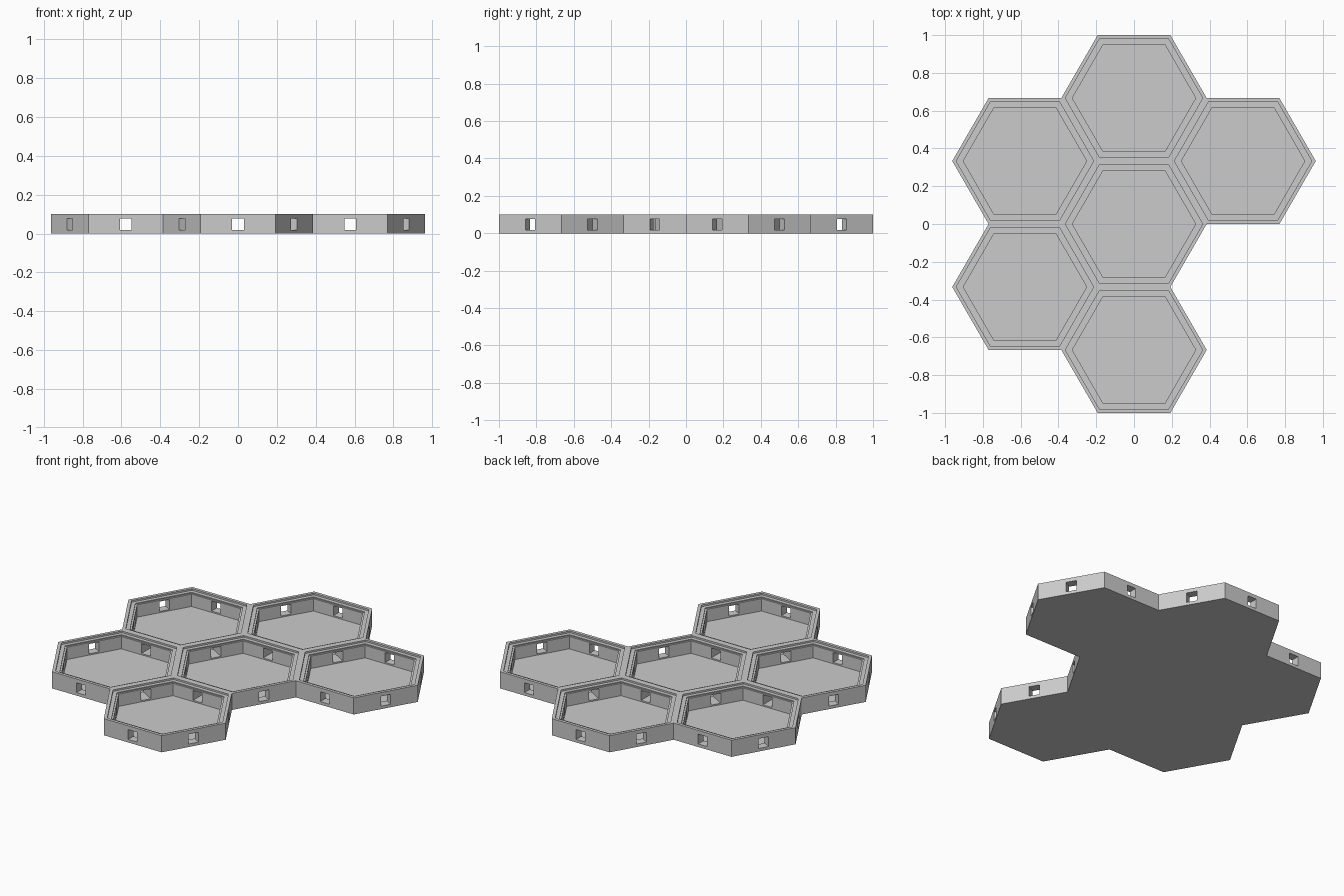
import bpy, bmesh
from math import sin, cos, radians, sqrt
from mathutils import Vector

if "Cube" in bpy.data.objects:
    bpy.data.objects.remove(bpy.data.objects["Cube"])

APOTHEM = 1 / 3              # centre of a cell to its flat side
HEIGHT, FLOOR = 0.10, 0.01
HOLE_HALF, HOLE_LOW, HOLE_HIGH = 0.03, 0.018, 0.077
# Stepped rim, from outer edge to inner wall: (apothem, height)
RIM = [(APOTHEM, HEIGHT), (0.315, HEIGHT), (0.315, 0.09),
       (0.293, 0.09), (0.293, 0.084), (0.283, 0.084)]
INNER = RIM[-1][0]

PITCH = APOTHEM * sqrt(3)
CELLS = [Vector((col * PITCH, row * APOTHEM)) for col, row in
         [(0, 2), (0, 0), (0, -2), (-1, 1), (-1, -1), (1, 1)]]

grey = bpy.data.materials.new("light grey plastic")
grey.use_nodes = True
colour = (0.6, 0.6, 0.6, 1)
grey.diffuse_color = colour
grey.node_tree.nodes["Principled BSDF"].inputs["Base Color"].default_value = colour

bm = bmesh.new()


def add_face(points):
    bm.faces.new([bm.verts.new(p) for p in points])


def bridge(loop_a, loop_b, closed=True):
    """Quads between two matching rows of points."""
    n = len(loop_a)
    for i in range(n if closed else n - 1):
        j = (i + 1) % n
        add_face([loop_a[i], loop_a[j], loop_b[j], loop_b[i]])


def hexagon(centre, apothem, z):
    r = apothem * 2 / sqrt(3)
    return [Vector((centre.x + r * cos(radians(60 * k)),
                    centre.y + r * sin(radians(60 * k)), z)) for k in range(6)]


def side_rect(centre, normal, apothem, half, low, high):
    """Upright rectangle centred on one side of a cell."""
    along = Vector((-normal.y, normal.x))
    mid = centre + normal * apothem
    return [(mid + along * s * half).to_3d() + Vector((0, 0, z))
            for s, z in [(-1, low), (1, low), (1, high), (-1, high)]]


for cell in CELLS:
    # Underside and sunken floor
    add_face(hexagon(cell, APOTHEM, 0))
    add_face(hexagon(cell, INNER, FLOOR))

    # Stepped rim
    rings = [hexagon(cell, a, z) for a, z in RIM]
    for upper, lower in zip(rings, rings[1:]):
        bridge(upper, lower)

    # Walls, each pierced by a square cable hole
    for k in range(6):
        angle = radians(60 * k + 30)
        normal = Vector((cos(angle), sin(angle)))
        hole_in = side_rect(cell, normal, INNER, HOLE_HALF, HOLE_LOW, HOLE_HIGH)
        hole_out = side_rect(cell, normal, APOTHEM, HOLE_HALF, HOLE_LOW, HOLE_HIGH)
        bridge(hole_in, hole_out)
        bridge(side_rect(cell, normal, INNER, INNER / sqrt(3), FLOOR, RIM[-1][1]),
               hole_in)
        # Outer face only where no other cell adjoins
        beyond = cell + normal * 2 * APOTHEM
        if all((beyond - other).length > 0.01 for other in CELLS):
            bridge(side_rect(cell, normal, APOTHEM, APOTHEM / sqrt(3), 0, HEIGHT),
                   hole_out)

bmesh.ops.remove_doubles(bm, verts=bm.verts, dist=0.0005)
bmesh.ops.recalc_face_normals(bm, faces=bm.faces)

mesh = bpy.data.meshes.new("honeycomb_tray")
bm.to_mesh(mesh)
bm.free()
mesh.materials.append(grey)
tray = bpy.data.objects.new("honeycomb_tray", mesh)
bpy.context.collection.objects.link(tray)
